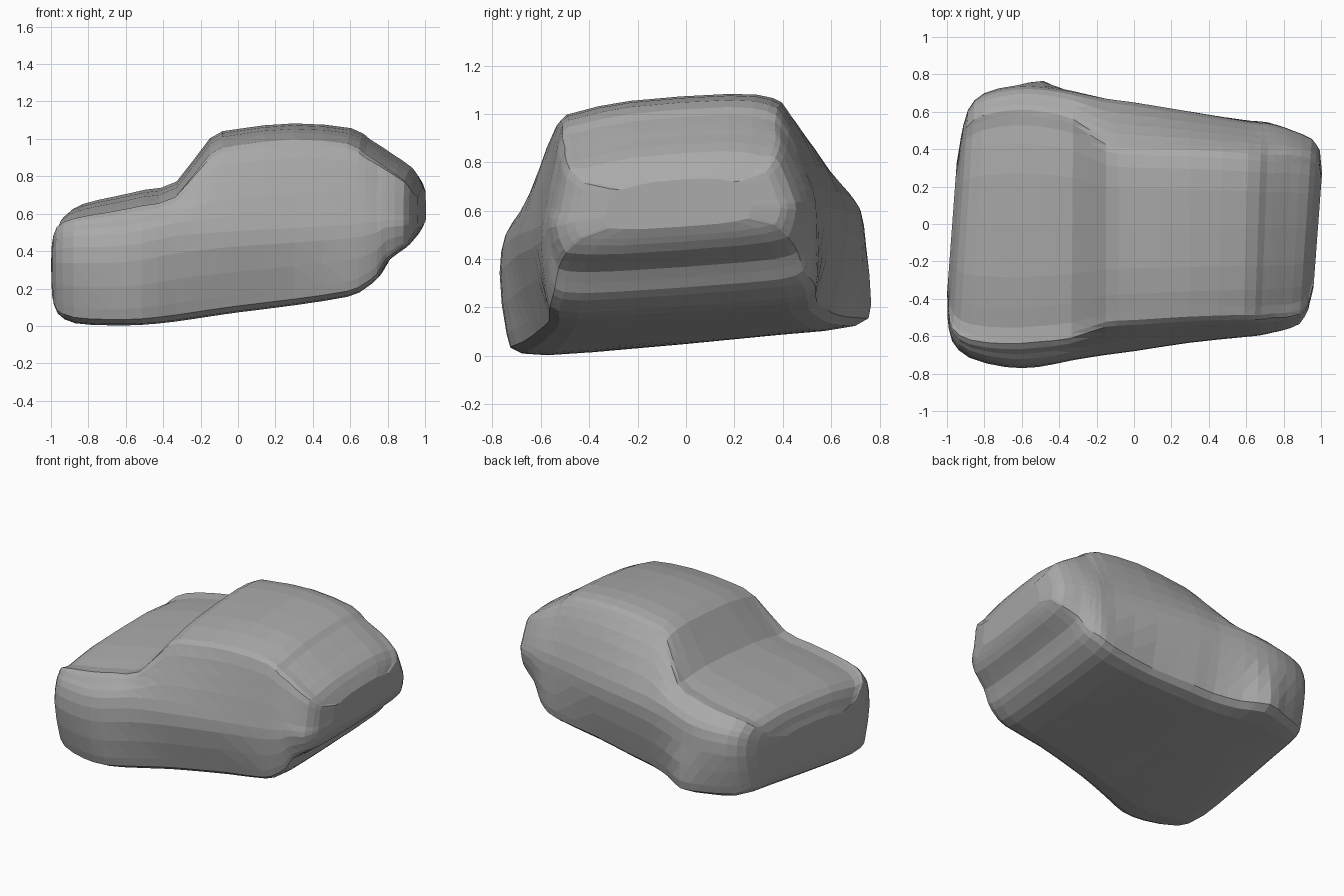
import bpy, bmesh
from mathutils import Vector

cube = bpy.data.objects.get("Cube")
if cube:
    bpy.data.objects.remove(cube)

grey = bpy.data.materials.new("plain grey")
grey.use_nodes = True
COLOUR = (0.4, 0.4, 0.4, 1)
grey.diffuse_color = COLOUR
grey.node_tree.nodes["Principled BSDF"].inputs["Base Color"].default_value = COLOUR


def lean(x, y, z):
    """Slight yaw at both ends and a slight roll of the whole shell."""
    return Vector((x + 0.08 * y * x * x, y, z + 0.07 * y))


def half_section(w, skirt, floor, belt, top, roof, drop):
    """Half outline from floor centre to roof, as (distance from middle, height)."""
    side, cabin = belt - floor, top - belt
    return [(0.5 * w, floor), (0.9 * w * skirt, floor + 0.015), (0.985 * w * skirt, floor + 0.2 * side),
            (w, floor + 0.7 * side), (0.97 * w, belt),
            (0.47 * w + 0.53 * roof, belt + 0.47 * cabin),
            (roof + 0.01, top - drop * cabin), (0.88 * roof, top - 0.03), (0.45 * roof, top)]


def rounded(items, blend, closed):
    """Insert a curved midpoint between neighbours."""
    n, out = len(items), []
    for i in range(n):
        out.append(items[i])
        if closed or i < n - 1:
            ids = (i - 1, i, i + 1, i + 2)
            ids = [k % n if closed else min(max(k, 0), n - 1) for k in ids]
            out.append(blend(*(items[k] for k in ids)))
    return out


def mid(a, b, c, d):
    return (9 * (b + c) - a - d) / 16


def mid_ring(*rings):
    return [mid(*points) for points in zip(*rings)]


# Stations: x, near width, far width, near skirt, far skirt, floor, belt, top, near roof, far roof
# The skirt flares at the two wheel positions.
stations = [
    (-.96, .50, .46, .96, .96, .17, .42, .49, .44, .40),
    (-.93, .625, .61, .95, .95, .095, .50, .58, .55, .51),
    (-.84, .715, .70, .95, .96, .05, .53, .635, .61, .57),
    (-.66, .765, .74, .97, 1.0, .042, .54, .675, .63, .60),
    (-.50, .765, .74, .98, 1.05, .045, .56, .71, .62, .59),
    (-.33, .73, .71, .96, .97, .06, .60, .755, .60, .55),
    (-.15, .70, .67, .94, .94, .085, .62, .99, .54, .44),
    (0.0, .68, .65, .93, .94, .105, .63, 1.04, .53, .42),
    (.30, .635, .60, .93, .94, .14, .64, 1.07, .51, .41),
    (.60, .605, .55, .97, 1.01, .185, .65, 1.045, .50, .39),
    (.70, .595, .54, .97, 1.01, .23, .65, .985, .50, .38),
    (.77, .58, .52, .97, .97, .285, .65, .94, .49, .38),
    (.82, .57, .50, .96, .96, .37, .65, .905, .49, .38),
    (.92, .535, .455, .96, .96, .44, .63, .835, .47, .36),
    (.965, .46, .39, .97, .97, .50, .62, .765, .41, .32),
]

# Body outlines along the length
outlines = []
for x, near, far, skirt_near, skirt_far, floor, belt, top, roof_near, roof_far in stations:
    left = half_section(near, skirt_near, floor, belt, top, roof_near, 0.15)
    far_floor = floor + max(0, -0.03 * x)
    right = half_section(far, skirt_far, far_floor, belt, top, roof_far, 0.2)
    outline = [lean(x, -y, z) for y, z in left] + [lean(x, y, z) for y, z in right[::-1]]
    outlines.append(rounded(outline, mid, True))
outlines = rounded(outlines, mid_ring, False)


def dome(ring, push):
    """A smaller copy of an end outline, pushed outwards."""
    centre = sum(ring, Vector()) / len(ring)
    return [centre + 0.72 * (p - centre) + Vector((push, 0, 0)) for p in ring]


# Nose and tail domes
outlines.insert(0, dome(outlines[0], -0.012))
outlines.append(dome(outlines[-1], 0.02))

# Body: loft through all outlines, closed at both ends
bm = bmesh.new()
rings = [[bm.verts.new(p) for p in ring] for ring in outlines]
for a, b in zip(rings, rings[1:]):
    for i in range(len(a)):
        j = (i + 1) % len(a)
        bm.faces.new((a[i], a[j], b[j], b[i]))
for ring in (rings[0], rings[-1]):
    bmesh.ops.poke(bm, faces=[bm.faces.new(ring)])
bmesh.ops.triangulate(bm, faces=bm.faces)
bmesh.ops.recalc_face_normals(bm, faces=bm.faces)

mesh = bpy.data.meshes.new("car_body")
bm.to_mesh(mesh)
bm.free()
mesh.materials.append(grey)
bpy.context.collection.objects.link(bpy.data.objects.new("car_body", mesh))
